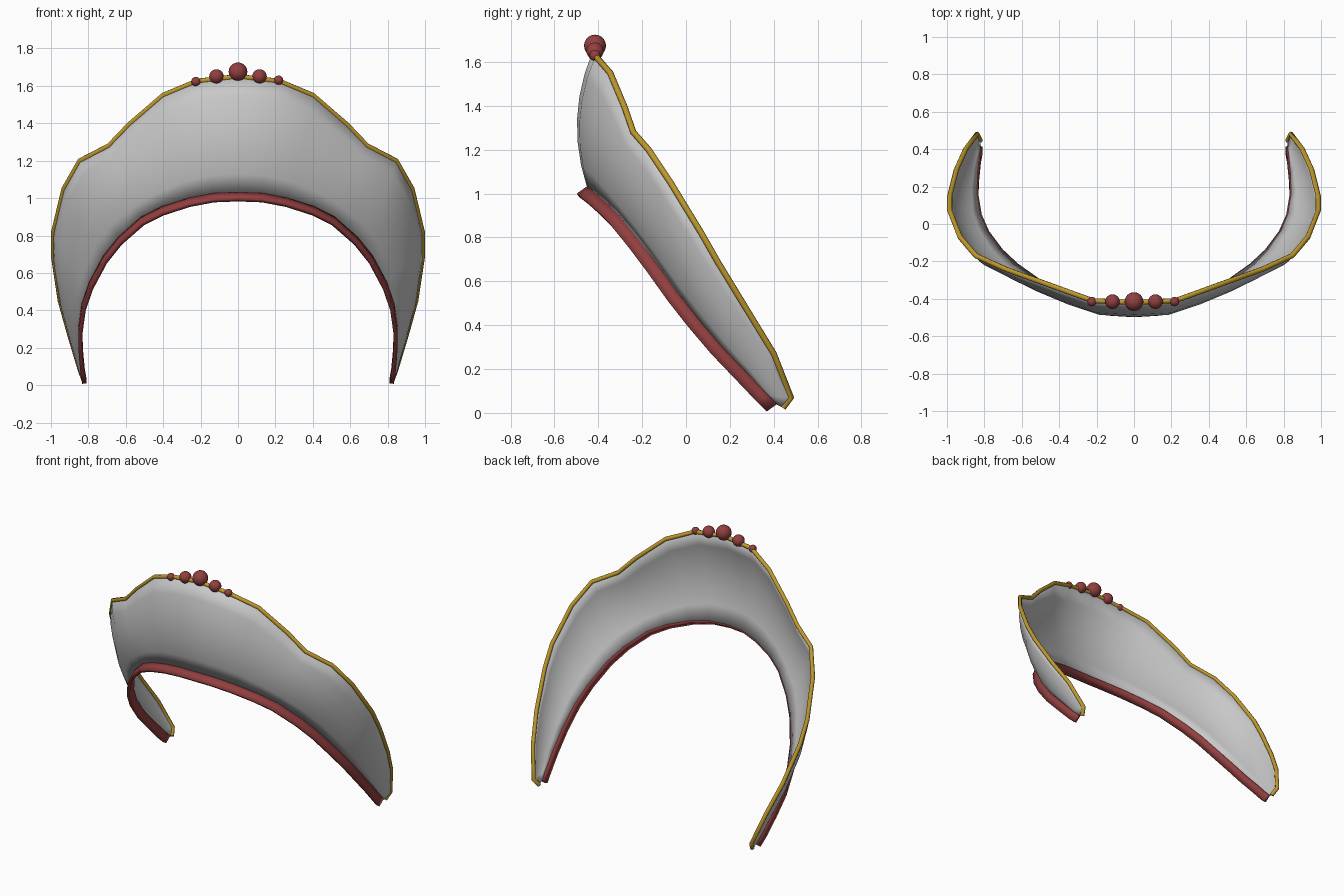
import bpy, math
from mathutils import Vector

if "Cube" in bpy.data.objects:
    bpy.data.objects.remove(bpy.data.objects["Cube"])

# half outlines (x >= 0), from the centre to the side tip
OUTER = [(0, -.42, 1.65), (.22, -.41, 1.625), (.40, -.345, 1.55), (.58, -.28, 1.395),
         (.69, -.24, 1.28), (.845, -.17, 1.20), (.93, -.07, 1.05), (.985, .07, .82),
         (.985, .15, .68), (.95, .29, .45), (.90, .40, .27), (.84, .48, .07), (.822, .445, .025)]
INNER = [(0, -.445, 1.025), (.13, -.437, 1.02), (.26, -.405, .995), (.40, -.355, .95),
         (.51, -.30, .895), (.63, -.215, .79), (.71, -.14, .69), (.785, -.04, .55),
         (.825, .05, .435), (.843, .16, .305), (.84, .27, .19), (.83, .37, .085), (.822, .415, .042)]


def material(name, rgb):
    m = bpy.data.materials.new(name)
    m.diffuse_color = (*rgb, 1)
    m.use_nodes = True
    m.node_tree.nodes["Principled BSDF"].inputs["Base Color"].default_value = m.diffuse_color
    return m


grey = material("pale grey", (.58, .58, .58))
gold = material("gold", (.52, .32, .025))
red = material("dull red", (.29, .05, .05))


def mirrored(half):
    pts = [Vector(p) for p in half]
    return [Vector((-p.x, p.y, p.z)) for p in reversed(pts[1:])] + pts


def smooth(ob, angle=50):
    bpy.ops.object.select_all(action='DESELECT')
    ob.select_set(True)
    bpy.context.view_layer.objects.active = ob
    bpy.ops.object.shade_smooth_by_angle(angle=math.radians(angle))


def sheet(name, rows, thickness, mat):
    """Skin a grid of points and give it thickness."""
    n = len(rows[0])
    verts = [p for r in rows for p in r]
    faces = [(i * n + j, i * n + j + 1, (i + 1) * n + j + 1, (i + 1) * n + j)
             for i in range(len(rows) - 1) for j in range(n - 1)]
    me = bpy.data.meshes.new(name)
    me.from_pydata(verts, [], faces)
    me.materials.append(mat)
    ob = bpy.data.objects.new(name, me)
    bpy.context.collection.objects.link(ob)
    mod = ob.modifiers.new("thickness", 'SOLIDIFY')
    mod.thickness = thickness
    mod.offset = 0
    smooth(ob)
    return ob


outer, inner = mirrored(OUTER), mirrored(INNER)

# crest shell, bulging outwards between the two outlines
rows = []
for i, (a, b) in enumerate(zip(inner, outer)):
    chord = b - a
    along = inner[min(i + 1, len(inner) - 1)] - inner[max(i - 1, 0)]
    out = along.cross(chord).normalized()
    rows.append([a + chord * t + out * .095 * chord.length * 4 * t * (1 - t)
                 for t in (k / 6 for k in range(7))])
sheet("crest_shell", rows, .01, grey)

# red band along the inner edge
drop = Vector((0, -.047, -.034))
sheet("head_band", [[p + drop, p] for p in inner], .022, red)

# gold trim along the outer edge
cu = bpy.data.curves.new("gold_trim", 'CURVE')
cu.dimensions = '3D'
cu.bevel_depth = .014
cu.bevel_resolution = 2
cu.use_fill_caps = True
path = cu.splines.new('POLY')
path.points.add(len(outer) - 1)
for pt, p in zip(path.points, outer):
    pt.co = (*p, 1)
cu.materials.append(gold)
trim = bpy.data.objects.new("gold_trim", cu)
bpy.context.collection.objects.link(trim)
bpy.ops.object.select_all(action='DESELECT')
trim.select_set(True)
bpy.context.view_layer.objects.active = trim
bpy.ops.object.convert(target='MESH')
smooth(bpy.context.object)

# beads on the peak
for x, z, r in [(0, 1.675, .05), (.115, 1.65, .039), (-.115, 1.65, .039),
                (.217, 1.63, .025), (-.225, 1.623, .025)]:
    bpy.ops.mesh.primitive_uv_sphere_add(segments=24, ring_count=12, radius=r,
                                         location=(x, -.415, z))
    bead = bpy.context.object
    bead.name = "bead"
    bead.data.materials.append(red)
    smooth(bead)
